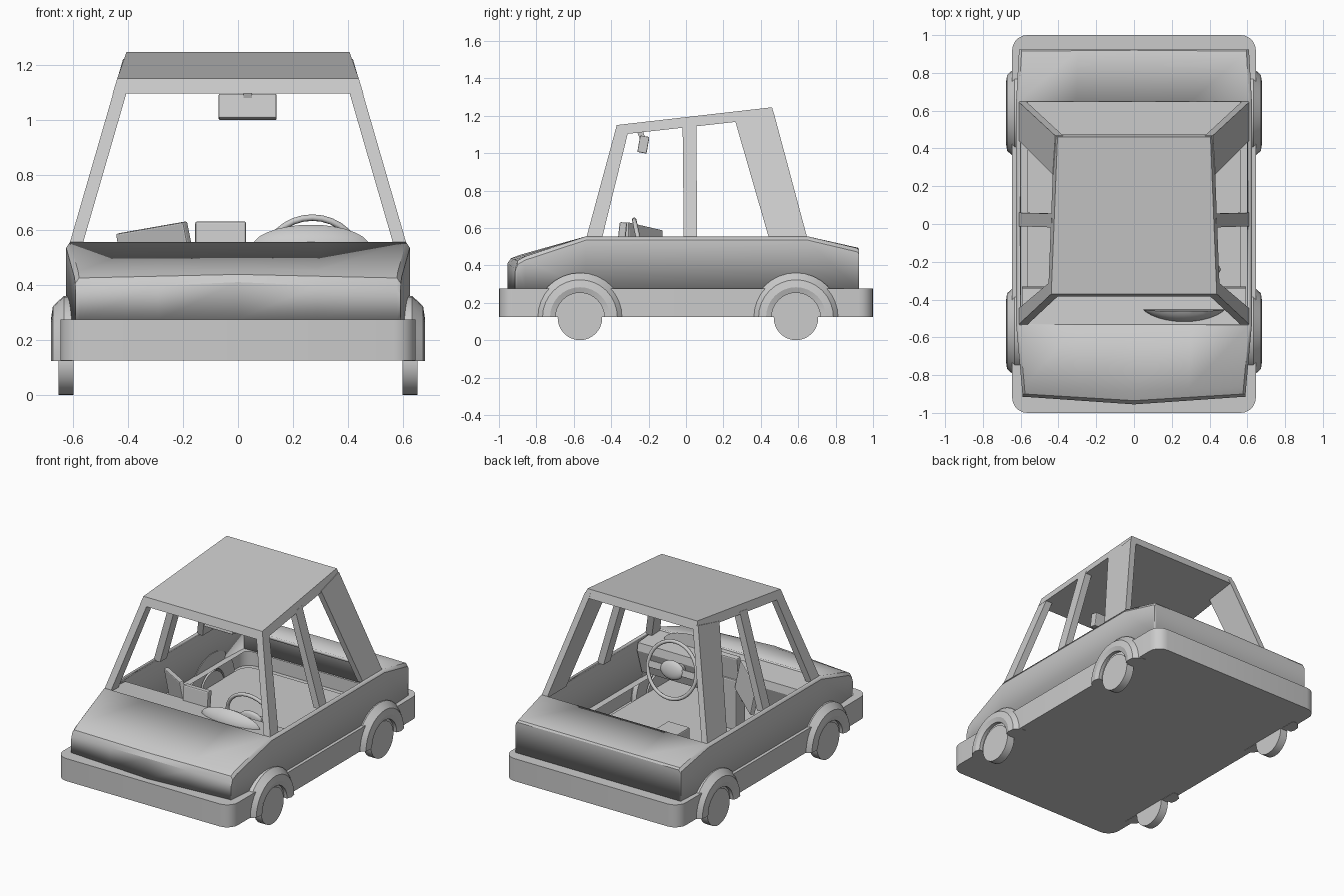
import bpy, bmesh
from math import sin, cos, pi, radians
from mathutils import Vector, Matrix

if "Cube" in bpy.data.objects:
    bpy.data.objects.remove(bpy.data.objects["Cube"])


def finish(name, bm, smooth=None, thick=0):
    bmesh.ops.remove_doubles(bm, verts=bm.verts, dist=0.0005)
    bmesh.ops.recalc_face_normals(bm, faces=bm.faces)
    me = bpy.data.meshes.new(name)
    bm.to_mesh(me)
    bm.free()
    ob = bpy.data.objects.new(name, me)
    bpy.context.collection.objects.link(ob)
    if thick:
        mod = ob.modifiers.new("thickness", 'SOLIDIFY')
        mod.thickness, mod.offset = thick, -1
    if smooth:
        bpy.ops.object.select_all(action='DESELECT')
        ob.select_set(True)
        bpy.context.view_layer.objects.active = ob
        bpy.ops.object.shade_smooth_by_angle(angle=radians(smooth))
    return ob


def loft(name, rings, closed=True, caps=True, skip=(), wrap=False, **kw):
    """Skin a list of point rings; skip holds (row, column) cells left open."""
    bm = bmesh.new()
    vs = [[bm.verts.new(p) for p in r] for r in rings]
    n = len(rings[0])
    for i in range(len(vs) if wrap else len(vs) - 1):
        a, b = vs[i], vs[(i + 1) % len(vs)]
        for j in range(n if closed else n - 1):
            if (i, j) not in skip:
                k = (j + 1) % n
                bm.faces.new((a[j], a[k], b[k], b[j]))
    if caps:
        bm.faces.new(vs[0])
        bm.faces.new(vs[-1])
    return finish(name, bm, **kw)


def box(name, size, loc, rot=(0, 0, 0), bevel=0):
    bm = bmesh.new()
    bmesh.ops.create_cube(bm, size=1, matrix=Matrix.Diagonal((*size, 1)))
    if bevel:
        bmesh.ops.bevel(bm, geom=bm.edges[:], offset=bevel, segments=2,
                        profile=0.5, affect='EDGES')
    ob = finish(name, bm)
    ob.location = loc
    ob.rotation_euler = [radians(a) for a in rot]
    return ob


# Bumper tray with rounded corners, flat underside and a top ledge
def rounded(hx, hy, r, z, seg=5):
    pts = []
    for q, (sx, sy) in enumerate([(1, 1), (-1, 1), (-1, -1), (1, -1)]):
        for i in range(seg + 1):
            a = (q + i / seg) * pi / 2
            pts.append((sx * (hx - r) + r * cos(a), sy * (hy - r) + r * sin(a), z))
    return pts


tray = loft("bumper_tray", [rounded(.645, 1, .08, .125), rounded(.645, 1, .08, .275),
                            rounded(.56, .89, .03, .275)], caps=False, smooth=30)
bm = bmesh.new()
for z in (.125, .15):
    bm.faces.new([bm.verts.new(p) for p in rounded(.645 if z < .13 else .6, 1 if z < .13 else .93, .08, z)])
finish("floor", bm)

# Body shell: rows are edge y, middle y, edge z, middle z, half width
rows = [(-.915, -.955, .275, .275, .576), (-.915, -.955, .385, .41, .576),
        (-.9, -.935, .425, .438, .577), (-.86, -.885, .448, .457, .58),
        (-.535, -.535, .555, .555, .61), (.65, .65, .555, .555, .61),
        (.915, .92, .492, .494, .595), (.925, .925, .48, .482, .595),
        (.925, .925, .275, .275, .595)]
rings = []
for ye, ym, ze, zm, w in rows:
    half = [(w + .014, ye, .275), (w + .014, ye, max(.275, ze - .02)), (w, ye, ze),
            (w * .5, (ye + ym) / 2, (ze + zm) / 2)]
    rings.append([(-x, y, z) for x, y, z in half] + [(0, ym, zm)] + half[::-1])
loft("body", rings, closed=False, caps=False, skip={(4, j) for j in range(2, 6)},
     smooth=25, thick=.02)


# Cabin pillars, leaning inward towards the roof
def width(z):
    return .61 - .29 * (z - .555)


def pillar(name, y0, y1, top0, top1, t=.048):
    for side, s in (("right", 1), ("left", -1)):
        foot = [(y0, .54), (y1, .54)]
        rings = []
        for (ya, za), (yb, zb) in (foot, (top0, top1)):
            rings.append([(s * width(za), ya, za), (s * width(zb), yb, zb),
                          (s * (width(zb) - t), yb, zb), (s * (width(za) - t), ya, za)])
        loft(f"{side}_{name}", rings)


pillar("front_pillar", -.535, -.45, (-.374, 1.135), (-.31, 1.11))
pillar("middle_pillar", -.012, .06, (-.018, 1.15), (.055, 1.16))
pillar("rear_pillar", .445, .65, (.262, 1.175), (.468, 1.22), .042)

# Roof slab
loft("roof", [[(-w, y, z), (w, y, z), (w2, y2, z2), (-w2, y2, z2)]
              for w, y, z, w2, y2, z2 in ((.455, -.385, 1.095, .422, .475, 1.19),
                                          (.438, -.37, 1.15, .405, .46, 1.245))])

# Wheels and flared arches
arch = [(.13, .6), (.13, .668), (.16, .678), (.2, .672), (.237, .632), (.237, .6)]
for end, yc in (("front", -.567), ("rear", .588)):
    for side, s in (("right", 1), ("left", -1)):
        loft(f"{end}_{side}_arch",
             [[(s * x, yc + r * cos(a), .123 + r * sin(a)) for r, x in arch]
              for a in [pi * i / 16 for i in range(17)]], smooth=25)
        bm = bmesh.new()
        bmesh.ops.create_cone(bm, cap_ends=True, segments=32, radius1=.119, radius2=.119,
                              depth=.054, matrix=Matrix.Translation((s * .624, yc, .119))
                              @ Matrix.Rotation(pi / 2, 4, 'Y'))
        finish(f"{end}_{side}_wheel", bm, smooth=30)

# Dashboard with sloped face
loft("dashboard", [[(x, y, z) for y, z in ((-.54, .545), (-.34, .53), (-.33, .48),
                                           (-.38, .32), (-.54, .3))] for x in (-.592, .592)])

# Instrument hood: half dome with a flat back
bm = bmesh.new()
bmesh.ops.create_uvsphere(bm, u_segments=32, v_segments=16, radius=1,
                          matrix=Matrix.Translation((.265, -.4, .535))
                          @ Matrix.Diagonal((.245, .118, .098, 1)))
cut = bmesh.ops.bisect_plane(bm, geom=bm.verts[:] + bm.edges[:] + bm.faces[:],
                             plane_co=(0, -.4, 0), plane_no=(0, 1, .1), clear_outer=True)
bmesh.ops.holes_fill(bm, edges=[e for e in cut["geom_cut"] if isinstance(e, bmesh.types.BMEdge)])
finish("instrument_hood", bm, smooth=35)

# Dashboard screen, centre console, open glovebox lid, rear-view mirror
box("screen", (.185, .04, .2), (-.063, -.345, .53), (-6, 0, 0), .008)
box("centre_stack", (.17, .1, .34), (-.06, -.37, .31), bevel=.008)
box("console", (.16, .17, .12), (.04, .1, .21), bevel=.008)
box("glovebox_lid", (.31, .03, .2), (-.295, -.225, .51), (-8, 8, 143), .006)
box("mirror", (.21, .05, .09), (.035, -.228, 1.046), (-10, 0, 0), .005)
box("mirror_stem", (.03, .03, .08), (.035, -.24, 1.1), (20, 0, 0))

# Steering wheel: rim, spoke, hub and column
tilt = Matrix.Translation((.27, -.24, .47)) @ Matrix.Rotation(radians(-78), 4, 'X')
R = .178
loft("steering_rim",
     [[tilt @ Vector(((R + .012 * cos(b)) * cos(a), (R + .012 * cos(b)) * sin(a), .012 * sin(b)))
       for b in [2 * pi * k / 8 for k in range(8)]]
      for a in [2 * pi * i / 32 for i in range(32)]], caps=False, wrap=True, smooth=60)
spoke = box("steering_spoke", (.34, .045, .016), (0, 0, 0), bevel=.005)
spoke.matrix_world = tilt
bm = bmesh.new()
bmesh.ops.create_uvsphere(bm, u_segments=20, v_segments=10, radius=1,
                          matrix=tilt @ Matrix.Diagonal((.085, .06, .025, 1)))
finish("steering_hub", bm, smooth=60)
bm = bmesh.new()
bmesh.ops.create_cone(bm, cap_ends=True, segments=16, radius1=.03, radius2=.025, depth=.14,
                      matrix=tilt @ Matrix.Translation((0, 0, -.075)))
finish("steering_column", bm, smooth=40)
